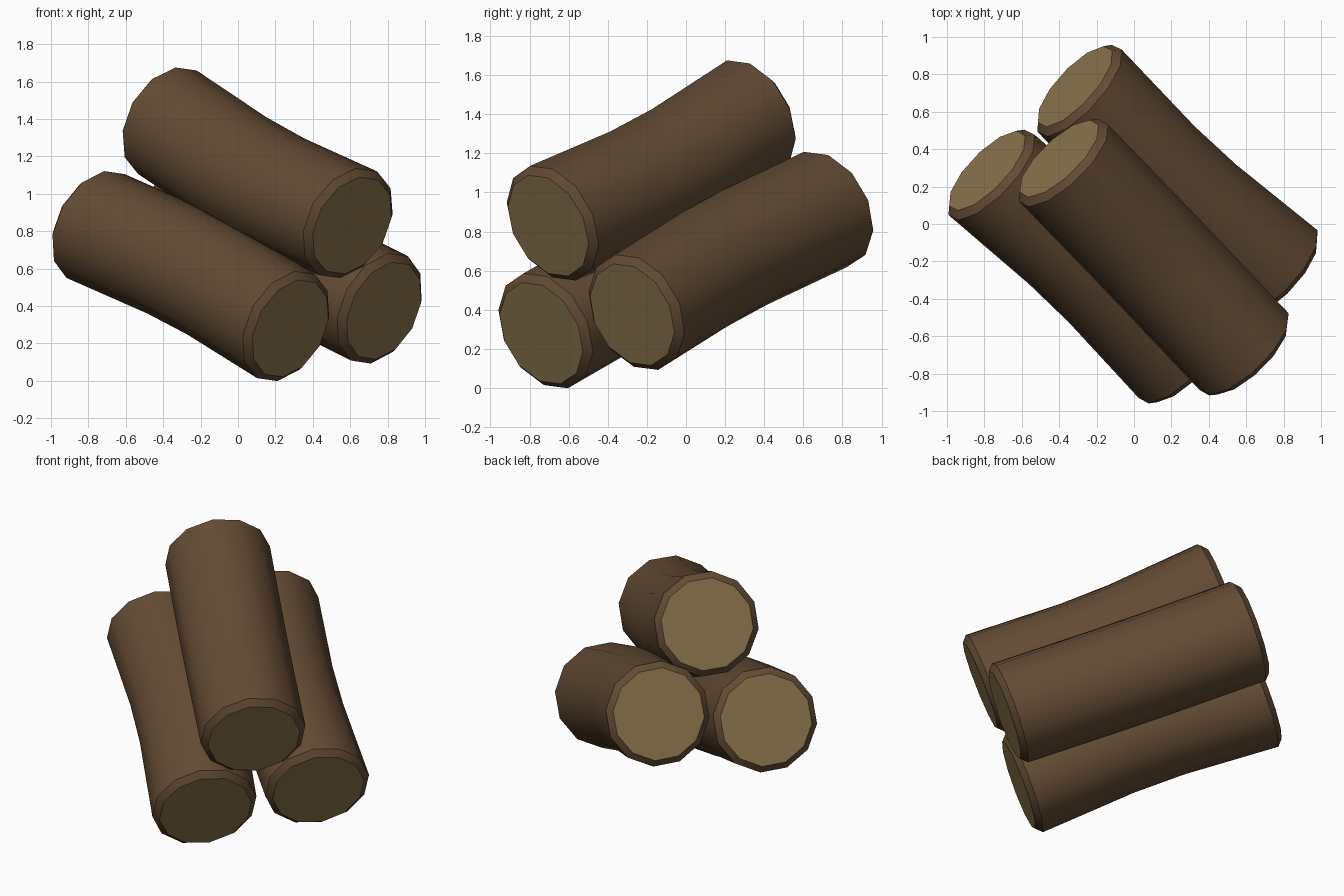
import bpy, bmesh, math
from mathutils import Vector

if "Cube" in bpy.data.objects:
    bpy.data.objects.remove(bpy.data.objects["Cube"])

SIDES, R_OUT, R_IN, BEVEL, BEND = 12, 0.318, 0.28, 0.035, 0.04


def material(name, rgb):
    m = bpy.data.materials.new(name)
    m.diffuse_color = (*rgb, 1)
    m.use_nodes = True
    m.node_tree.nodes["Principled BSDF"].inputs["Base Color"].default_value = m.diffuse_color
    return m


bark = material("brown bark", (0.125, 0.070, 0.034))
cut_wood = material("tan cut wood", (0.250, 0.170, 0.070))

# Log axes: centre of front cut face, centre of back cut face
logs = {
    "lower_left_log": (Vector((0.28, -0.74, 0.28)), Vector((-0.785, 0.285, 0.84))),
    "lower_right_log": (Vector((0.78, -0.275, 0.375)), Vector((-0.315, 0.735, 0.925))),
    "top_log": (Vector((0.61, -0.705, 0.83)), Vector((-0.40, 0.35, 1.395))),
}
stack_centre = sum((a + b for a, b in logs.values()), Vector()) / 6


def make_log(name, front, back):
    axis = (back - front).normalized()
    length = (back - front).length
    side = axis.cross(Vector((0, 0, 1))).normalized()
    up = side.cross(axis)
    # the middle of each log bows toward the heart of the stack
    inward = stack_centre - (front + back) / 2
    inward = (inward - axis * inward.dot(axis)).normalized() * BEND
    # rings: distance along axis, radius, bow
    rings = [(0, R_IN, 0), (BEVEL, R_OUT, 0), (length * 0.4, R_OUT, 1),
             (length * 0.6, R_OUT, 1), (length - BEVEL, R_OUT, 0), (length, R_IN, 0)]
    bm = bmesh.new()
    loops = []
    for t, r, bow in rings:
        c = front + axis * t + inward * bow
        loops.append([bm.verts.new(c + r * (side * math.cos(a) + up * math.sin(a)))
                      for a in (2 * math.pi * (i + 0.3) / SIDES for i in range(SIDES))])
    # bark skin
    for lo, hi in zip(loops, loops[1:]):
        for i in range(SIDES):
            j = (i + 1) % SIDES
            bm.faces.new((lo[i], lo[j], hi[j], hi[i]))
    # cut ends
    for loop in (loops[0], loops[-1]):
        bm.faces.new(loop).material_index = 1
    bmesh.ops.recalc_face_normals(bm, faces=bm.faces)
    mesh = bpy.data.meshes.new(name)
    bm.to_mesh(mesh)
    bm.free()
    mesh.materials.append(bark)
    mesh.materials.append(cut_wood)
    ob = bpy.data.objects.new(name, mesh)
    bpy.context.collection.objects.link(ob)
    bpy.ops.object.select_all(action='DESELECT')
    ob.select_set(True)
    bpy.context.view_layer.objects.active = ob
    bpy.ops.object.shade_smooth_by_angle(angle=math.radians(35))


for name, (front, back) in logs.items():
    make_log(name, front, back)
